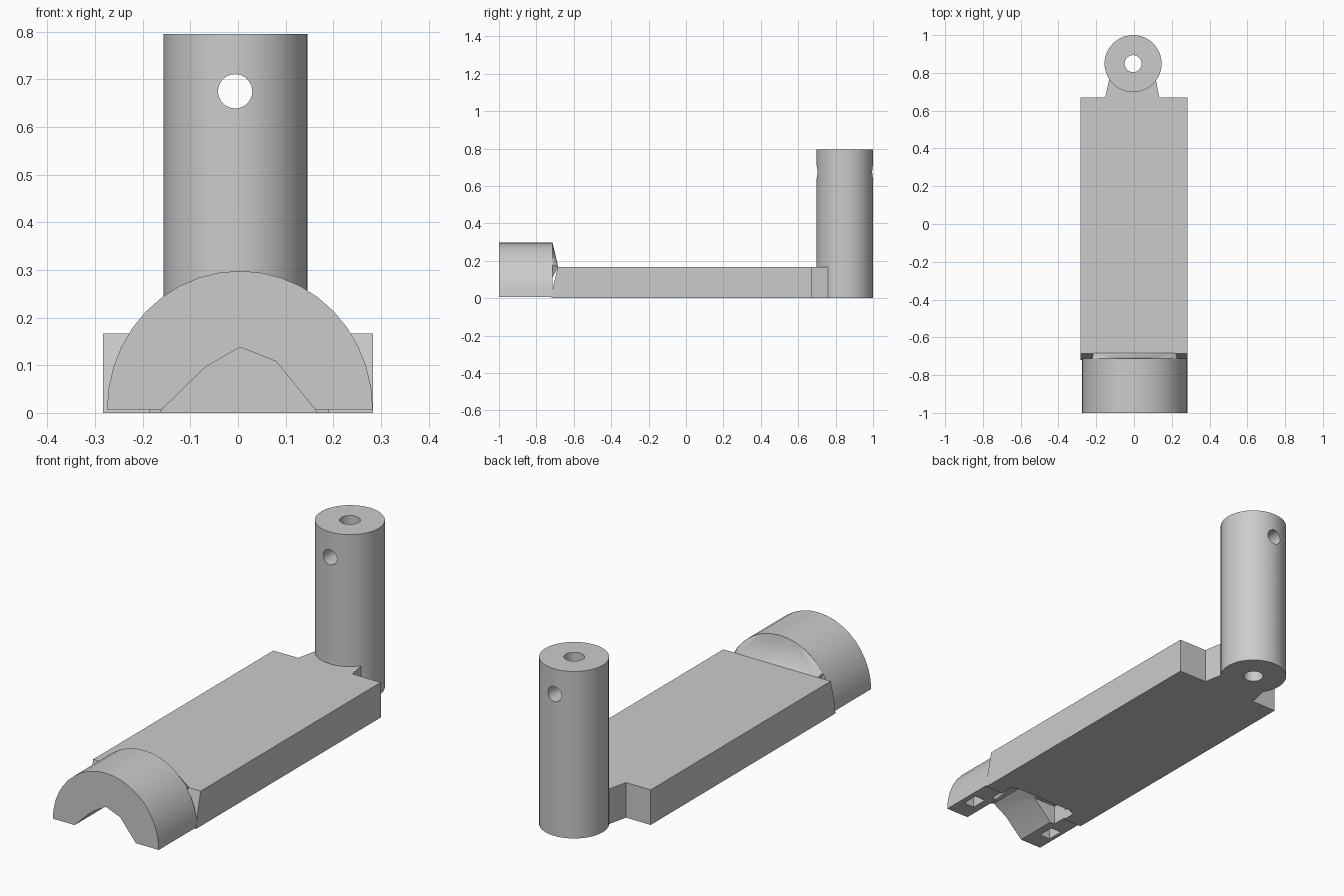
import bpy, bmesh, math
from mathutils import Vector

cube = bpy.data.objects.get("Cube")
if cube:
    bpy.data.objects.remove(cube, do_unlink=True)

grey = bpy.data.materials.new("plain grey")
grey.use_nodes = True
grey.diffuse_color = (0.6, 0.6, 0.6, 1)
grey.node_tree.nodes["Principled BSDF"].inputs["Base Color"].default_value = (0.6, 0.6, 0.6, 1)


def finish(name, bm):
    bmesh.ops.recalc_face_normals(bm, faces=bm.faces)
    mesh = bpy.data.meshes.new(name)
    bm.to_mesh(mesh)
    bm.free()
    mesh.materials.append(grey)
    obj = bpy.data.objects.new(name, mesh)
    bpy.context.collection.objects.link(obj)
    return obj


def prism(name, base, offset):
    """Extrude a flat outline along an offset vector."""
    bm = bmesh.new()
    face = bm.faces.new([bm.verts.new(p) for p in base])
    out = bmesh.ops.extrude_face_region(bm, geom=[face], use_keep_orig=True)
    verts = [v for v in out["geom"] if isinstance(v, bmesh.types.BMVert)]
    bmesh.ops.translate(bm, verts=verts, vec=Vector(offset))
    return finish(name, bm)


def hull(name, points):
    bm = bmesh.new()
    for p in points:
        bm.verts.new(p)
    bmesh.ops.convex_hull(bm, input=bm.verts)
    bmesh.ops.dissolve_limit(bm, angle_limit=0.01, verts=bm.verts, edges=bm.edges)
    return finish(name, bm)


def box(name, x0, x1, y0, y1, z0, z1):
    return prism(name, [(x0, y0, z0), (x1, y0, z0), (x1, y1, z0), (x0, y1, z0)], (0, 0, z1 - z0))


def circle(radius, n):
    return [(radius * math.cos(i * math.tau / n), radius * math.sin(i * math.tau / n)) for i in range(n)]


def combine(target, tool, operation):
    """Apply a boolean and discard the helper."""
    tool.hide_render = True
    mod = target.modifiers.new("boolean", 'BOOLEAN')
    mod.operation, mod.object, mod.solver = operation, tool, 'EXACT'
    bpy.context.view_layer.objects.active = target
    bpy.ops.object.modifier_apply(modifier=mod.name)
    bpy.data.objects.remove(tool, do_unlink=True)


W, TOP = 0.283, 0.167
PX, PY = -0.005, 0.849

# Flat arm with a slightly raked front edge
arm = prism("arm", [(-W, -0.72, 0), (-W, -0.71, 0.065), (-W, -0.685, TOP), (-W, 0.67, TOP), (-W, 0.67, 0)],
            (2 * W, 0, 0))

# Half-round front saddle
arc = [(0.004 + 0.279 * math.cos(math.pi * i / 20), 0.007 + 0.291 * math.sin(math.pi * i / 20))
       for i in range(21)]
saddle = prism("saddle", [(x, -1, z) for x, z in arc], (0, 0.287, 0))
combine(arm, saddle, 'UNION')

# Sloped back of the saddle running down to the arm
crown = [(x, -0.714, z) for x, z in arc if z > TOP - 0.01]
slope = hull("saddle_slope", crown + [(-0.215, -0.683, TOP), (0.22, -0.683, TOP),
                                      (-0.2, -0.72, 0.1), (0.2, -0.72, 0.1)])
combine(arm, slope, 'UNION')

# Tapered neck towards the post
neck = prism("neck", [(-0.155, 0.66, 0), (0.135, 0.66, 0), (0.115, 0.77, 0), (-0.13, 0.77, 0)], (0, 0, TOP))
combine(arm, neck, 'UNION')

# Faceted channel, underside recess and foot sockets
opening = [(-0.17, -0.01), (-0.16, 0.007), (-0.07, 0.095), (0.004, 0.138), (0.08, 0.108), (0.162, 0.007), (0.17, -0.01)]
combine(arm, prism("channel", [(x, -1.05, z) for x, z in opening], (0, 0.41, 0)), 'DIFFERENCE')
combine(arm, box("recess", -0.185, 0.19, -0.79, -0.65, -0.02, 0.1), 'DIFFERENCE')
for side in (-1, 1):
    x = side * 0.228
    combine(arm, box("socket", x - 0.028, x + 0.028, -0.91, -0.83, -0.02, 0.06), 'DIFFERENCE')

# Upright post with a bore and a cross hole
post = prism("post", [(PX + x, PY + y, 0) for x, y in circle(0.151, 48)], (0, 0, 0.795))
bore = prism("bore", [(PX, PY, 0)] and [(PX + x, PY + y, -0.05) for x, y in circle(0.045, 32)], (0, 0, 0.9))
combine(post, bore, 'DIFFERENCE')
cross = prism("cross_hole", [(PX - 0.001 + x, PY - 0.25, 0.675 + z) for x, z in circle(0.036, 32)], (0, 0.5, 0))
combine(post, cross, 'DIFFERENCE')

# The bore stays open where the neck meets the post; round faces are smoothed
for obj in (arm, post):
    bpy.ops.object.select_all(action='DESELECT')
    obj.select_set(True)
    bpy.context.view_layer.objects.active = obj
    bpy.ops.object.shade_smooth_by_angle(angle=math.radians(25))
